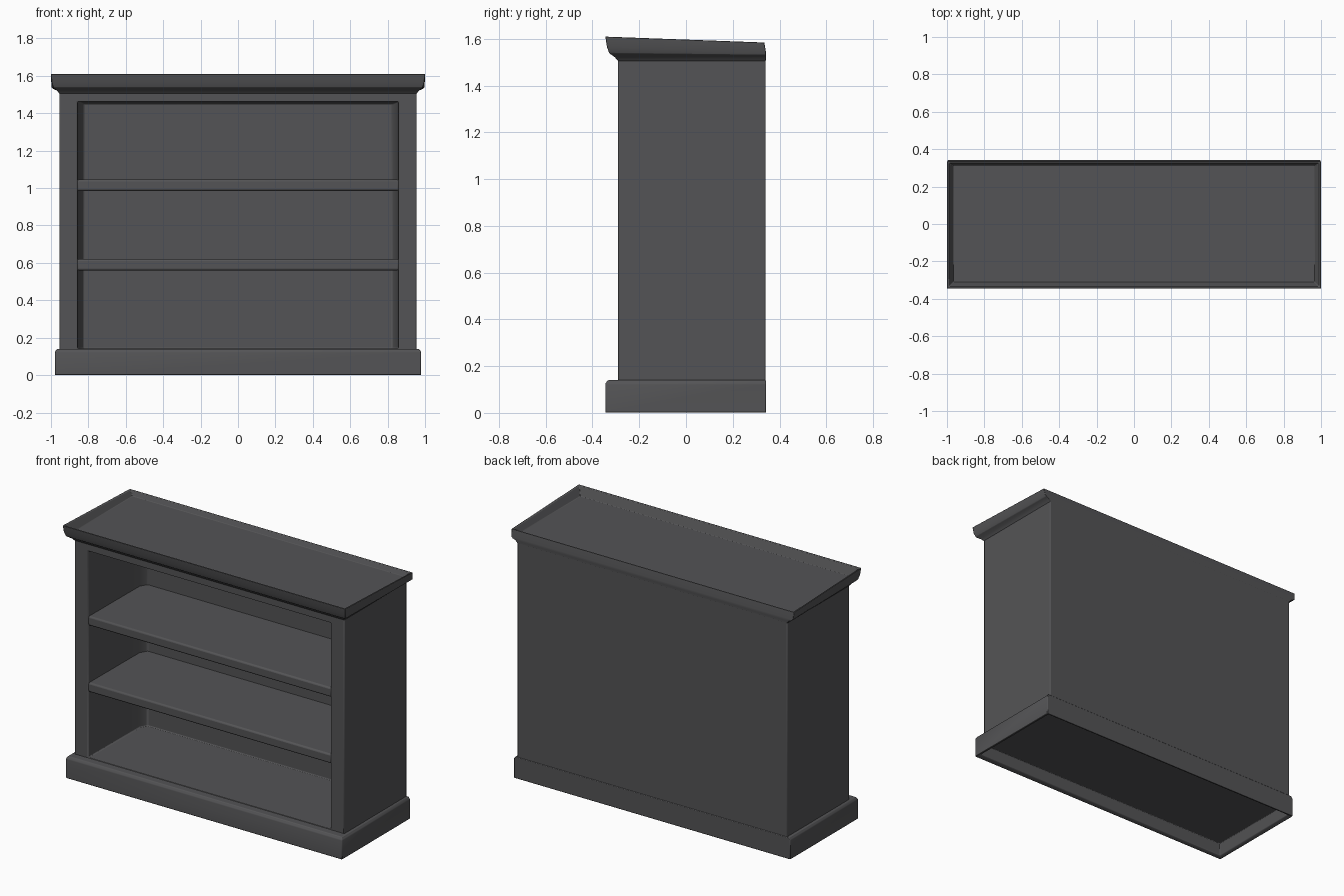
import bpy, bmesh

if "Cube" in bpy.data.objects:
    bpy.data.objects.remove(bpy.data.objects["Cube"])

# single charcoal finish
paint = bpy.data.materials.new("charcoal")
paint.diffuse_color = (0.088, 0.088, 0.092, 1)
paint.use_nodes = True
paint.node_tree.nodes["Principled BSDF"].inputs["Base Color"].default_value = paint.diffuse_color


def finish(name, bm, bevel):
    bmesh.ops.recalc_face_normals(bm, faces=bm.faces)
    mesh = bpy.data.meshes.new(name)
    bm.to_mesh(mesh)
    bm.free()
    mesh.materials.append(paint)
    ob = bpy.data.objects.new(name, mesh)
    bpy.context.collection.objects.link(ob)
    mod = ob.modifiers.new("soft_edges", 'BEVEL')
    mod.width = bevel
    mod.segments = 2
    mod.limit_method = 'ANGLE'
    bpy.ops.object.select_all(action='DESELECT')
    ob.select_set(True)
    bpy.context.view_layer.objects.active = ob
    bpy.ops.object.shade_smooth_by_angle(angle=0.6)
    return ob


def loft(name, rings, axis, bevel=0.006):
    """Skin rectangles (half width, low, high, level, optional level at high side)."""
    bm = bmesh.new()
    loops = []
    for hx, lo, hi, *levels in rings:
        l0, l1 = levels[0], levels[-1]
        corners = [(-hx, lo, l0), (hx, lo, l0), (hx, hi, l1), (-hx, hi, l1)]
        loops.append([bm.verts.new((x, v, l) if axis == 'Z' else (x, l, v))
                      for x, v, l in corners])
    for a, b in zip(loops, loops[1:]):
        for i in range(4):
            j = (i + 1) % 4
            bm.faces.new((a[i], a[j], b[j], b[i]))
    bm.faces.new(loops[0])
    bm.faces.new(loops[-1])
    return finish(name, bm, bevel)


# base plinth, hollow underneath
loft("base_plinth", [
    (0.945, -0.31, 0.31, 0.085),
    (0.955, -0.32, 0.325, 0.01),
    (0.978, -0.345, 0.343, 0.0),
    (0.978, -0.345, 0.343, 0.125),
    (0.968, -0.335, 0.343, 0.14),
], 'Z', 0.004)

# carcass: outer box with one deep front opening, softly tapered at the back
loft("carcass", [
    (0.955, 0.10, 1.53, 0.341),
    (0.955, 0.10, 1.53, -0.29),
    (0.857, 0.142, 1.462, -0.29),
    (0.850, 0.142, 1.462, 0.22),
    (0.825, 0.142, 1.450, 0.265),
], 'Y', 0.006)

# two shelves
for i, z in enumerate((0.56, 0.985)):
    loft(f"shelf_{i + 1}", [
        (0.862, z, z + 0.06, 0.29),
        (0.862, z, z + 0.06, -0.287),
    ], 'Y', 0.01)

# flared cornice on front and sides, low at the back, with a sunken top
loft("cornice", [
    (0.955, -0.29, 0.341, 1.505),
    (0.968, -0.305, 0.342, 1.522),
    (0.988, -0.328, 0.343, 1.538, 1.530),
    (0.996, -0.338, 0.343, 1.565, 1.538),
    (1.0, -0.345, 0.335, 1.61, 1.585),
    (0.99, -0.335, 0.327, 1.608, 1.583),
    (0.965, -0.310, 0.312, 1.555),
], 'Z', 0.003)
